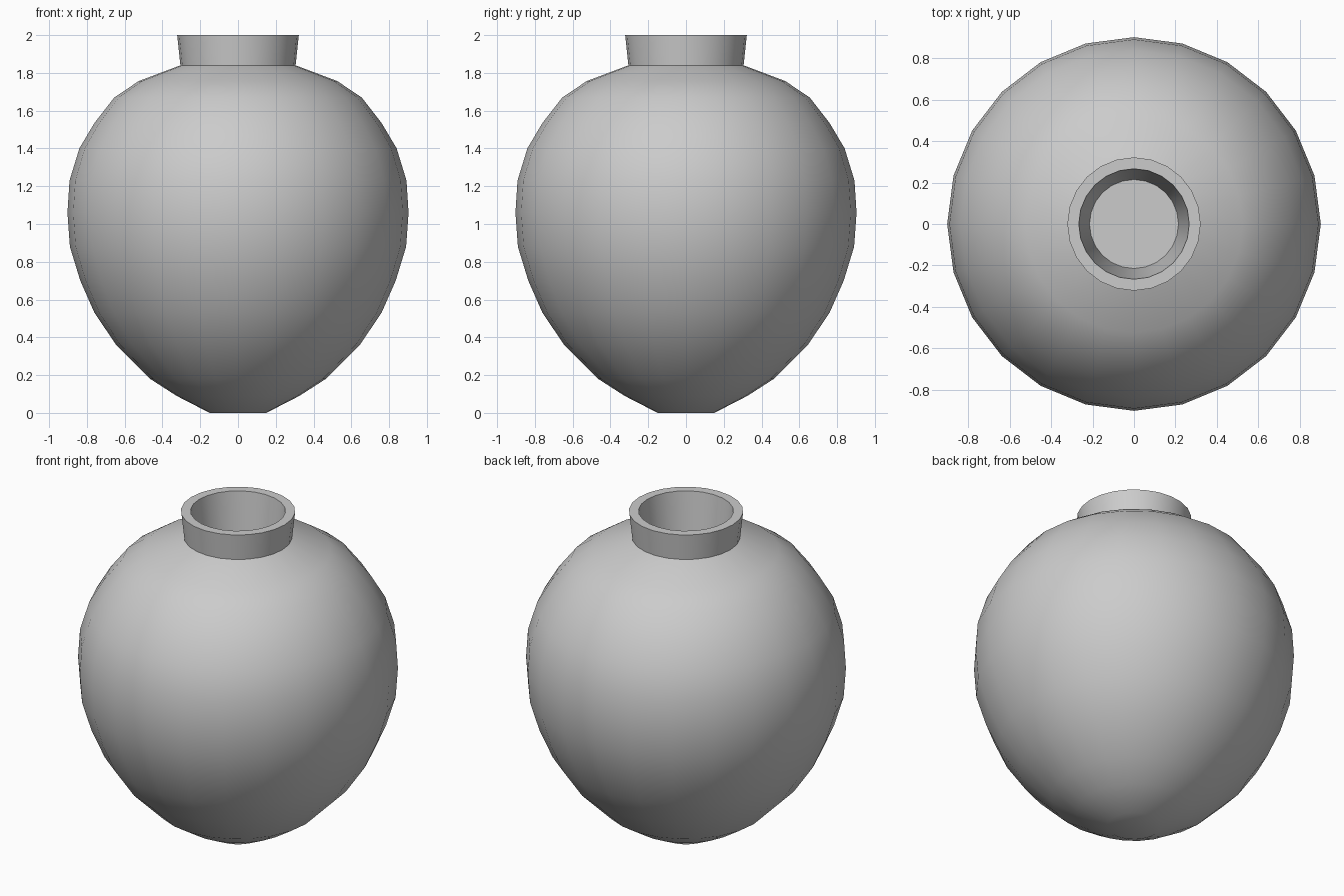
import bpy, bmesh
from math import cos, sin, tau, radians

if "Cube" in bpy.data.objects:
    bpy.data.objects.remove(bpy.data.objects["Cube"])

SEGMENTS = 24


def lathe(name, profile):
    """Revolve a (radius, z) profile around z and cap both ends."""
    bm = bmesh.new()
    rings = [[bm.verts.new((r * cos(tau * i / SEGMENTS), r * sin(tau * i / SEGMENTS), z))
              for i in range(SEGMENTS)] for r, z in profile]
    for a, b in zip(rings, rings[1:]):
        for i in range(SEGMENTS):
            j = (i + 1) % SEGMENTS
            bm.faces.new((a[i], a[j], b[j], b[i]))
    bm.faces.new(rings[0])
    bm.faces.new(rings[-1])
    bmesh.ops.recalc_face_normals(bm, faces=bm.faces)
    mesh = bpy.data.meshes.new(name)
    bm.to_mesh(mesh)
    bm.free()
    obj = bpy.data.objects.new(name, mesh)
    bpy.context.collection.objects.link(obj)
    bpy.ops.object.select_all(action='DESELECT')
    obj.select_set(True)
    bpy.context.view_layer.objects.active = obj
    bpy.ops.object.shade_smooth_by_angle(angle=radians(32))
    return obj


# rounded body, from the small foot up to the shoulder
body = [(0.15, 0), (0.325, 0.09), (0.465, 0.18), (0.645, 0.36), (0.76, 0.53),
        (0.835, 0.70), (0.89, 0.88), (0.903, 1.06), (0.892, 1.23), (0.84, 1.40),
        (0.76, 1.535), (0.655, 1.67), (0.525, 1.757), (0.305, 1.84)]
# flared neck with a flat rim
neck = [(0.322, 2.0), (0.267, 2.0)]
# tapered opening down to a flat floor
opening = [(0.215, 1.5)]

lathe("vase", body + neck + opening)
